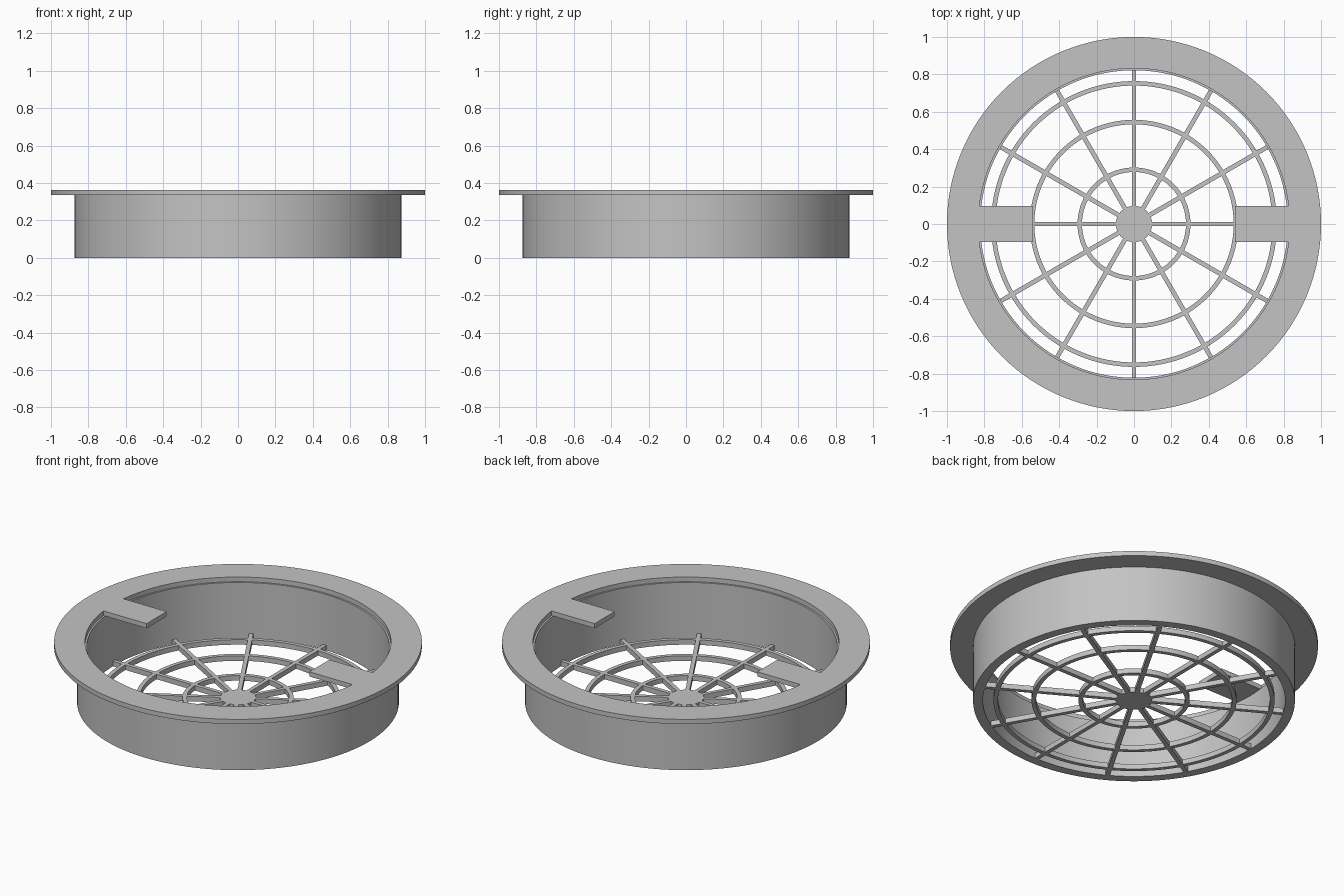
import bpy
import bmesh
from math import pi, cos, sin
from mathutils import Matrix

SEGMENTS = 128
RIM_TOP, RIM_BOTTOM = 0.363, 0.335
GRILLE_HEIGHT = 0.03
BAR_WIDTH = 0.024

cube = bpy.data.objects.get("Cube")
if cube:
    bpy.data.objects.remove(cube, do_unlink=True)

# Single grey plastic
grey = bpy.data.materials.new("grey plastic")
grey.use_nodes = True
colour = (0.55, 0.55, 0.55, 1)
grey.diffuse_color = colour
grey.node_tree.nodes["Principled BSDF"].inputs["Base Color"].default_value = colour


def finish(name, bm, smooth=True):
    bmesh.ops.recalc_face_normals(bm, faces=bm.faces)
    mesh = bpy.data.meshes.new(name)
    bm.to_mesh(mesh)
    bm.free()
    mesh.materials.append(grey)
    obj = bpy.data.objects.new(name, mesh)
    bpy.context.collection.objects.link(obj)
    if smooth:
        bpy.ops.object.select_all(action="DESELECT")
        obj.select_set(True)
        bpy.context.view_layer.objects.active = obj
        bpy.ops.object.shade_smooth_by_angle(angle=pi / 6)
    return obj


def lathe(name, profile):
    """Turn a closed (radius, z) outline around the z axis."""
    bm = bmesh.new()
    rings = []
    for i in range(SEGMENTS):
        a = 2 * pi * i / SEGMENTS
        rings.append([bm.verts.new((r * cos(a), r * sin(a), z)) for r, z in profile])
    for i, ring in enumerate(rings):
        after = rings[(i + 1) % SEGMENTS]
        for j in range(len(profile)):
            k = (j + 1) % len(profile)
            bm.faces.new((ring[j], after[j], after[k], ring[k]))
    return finish(name, bm)


def box(name, x0, x1, width, z0, z1, angle):
    """Radial bar from x0 to x1, turned by angle about z."""
    bm = bmesh.new()
    place = (Matrix.Rotation(angle, 4, "Z")
             @ Matrix.Translation(((x0 + x1) / 2, 0, (z0 + z1) / 2))
             @ Matrix.Diagonal((x1 - x0, width, z1 - z0, 1)))
    bmesh.ops.create_cube(bm, size=1, matrix=place)
    return finish(name, bm, smooth=False)


# Collar wall with wide top flange and a small inner step
lathe("collar", [(0.875, 0), (0.875, RIM_BOTTOM), (1, RIM_BOTTOM), (1, RIM_TOP),
                 (0.832, RIM_TOP), (0.832, RIM_BOTTOM), (0.822, RIM_BOTTOM), (0.822, 0)])

# Concentric grille rings
for label, radius in (("inner", 0.29), ("middle", 0.545), ("outer", 0.752)):
    a, b = radius - BAR_WIDTH / 2, radius + BAR_WIDTH / 2
    lathe(label + "_grille_ring", [(a, 0), (b, 0), (b, GRILLE_HEIGHT), (a, GRILLE_HEIGHT)])

# Hub disc
bm = bmesh.new()
bmesh.ops.create_cone(bm, cap_ends=True, segments=SEGMENTS // 2, radius1=0.097,
                      radius2=0.097, depth=GRILLE_HEIGHT,
                      matrix=Matrix.Translation((0, 0, GRILLE_HEIGHT / 2)))
finish("hub", bm)

# Twelve spokes from hub to wall
for i in range(12):
    box(f"spoke_{i + 1}", 0.08, 0.83, BAR_WIDTH, 0, GRILLE_HEIGHT, i * pi / 6)

# Two tabs reaching inward from the flange
for name, angle in (("left_tab", 0), ("right_tab", pi)):
    box(name, 0.54, 0.85, 0.19, RIM_BOTTOM, RIM_TOP, angle)
